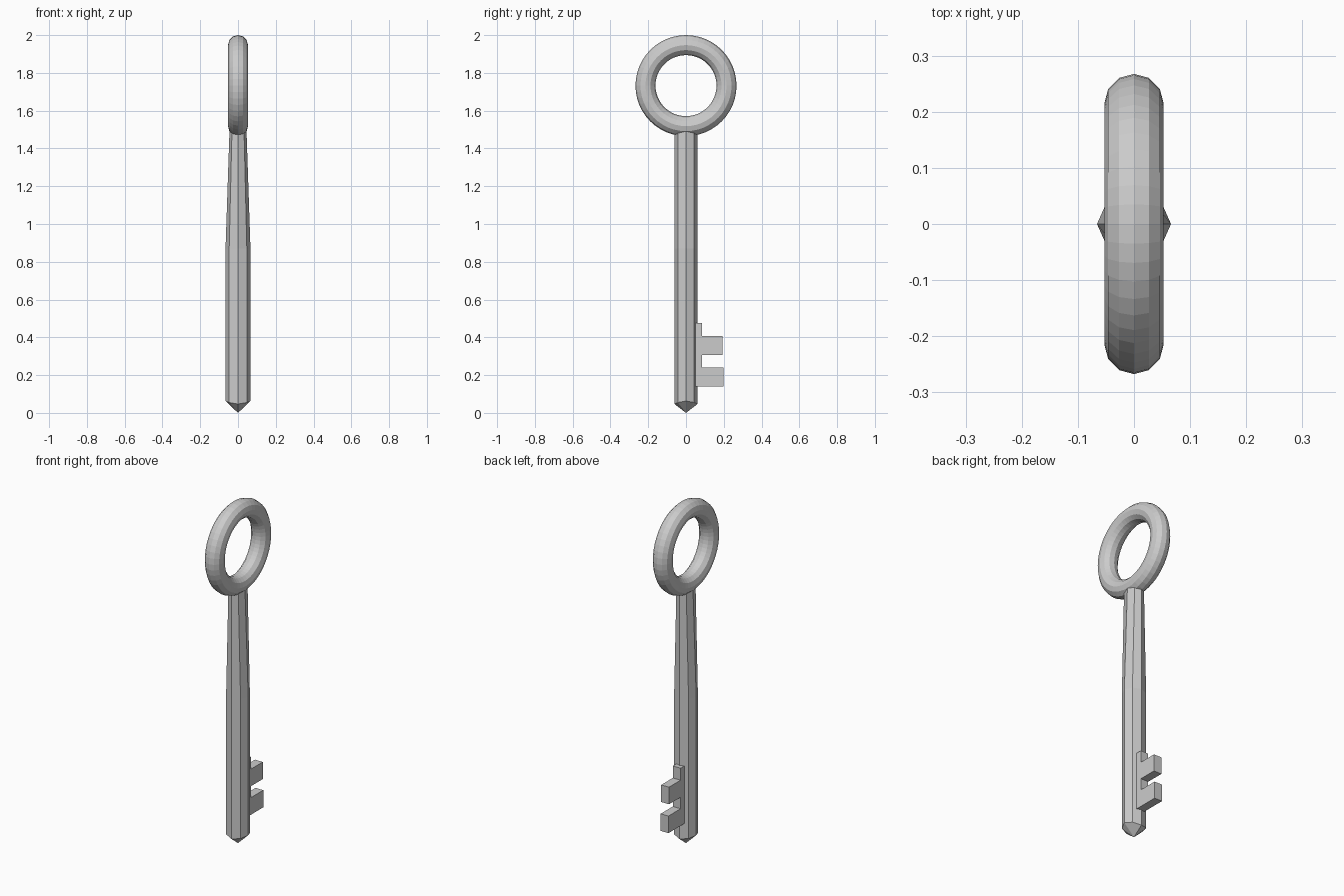
import bpy, bmesh, math

if "Cube" in bpy.data.objects:
    bpy.data.objects.remove(bpy.data.objects["Cube"])


def make_object(name, bm):
    bmesh.ops.recalc_face_normals(bm, faces=bm.faces)
    mesh = bpy.data.meshes.new(name)
    bm.to_mesh(mesh)
    bm.free()
    obj = bpy.data.objects.new(name, mesh)
    bpy.context.collection.objects.link(obj)
    return obj


# Ring handle, standing in the y-z plane
bpy.ops.mesh.primitive_torus_add(
    major_segments=48, minor_segments=12, major_radius=0.2145,
    minor_radius=0.053, location=(0, 0, 1.7325),
    rotation=(0, math.pi / 2, 0))
bpy.context.object.name = "ring_handle"

# Octagonal shaft: thins in x towards the ring, pointed at the bottom
SIDES = 8
bm = bmesh.new()
rings = []
for z, rx, ry, lift in [(0.055, 0.066, 0.061, 0.008),
                        (0.87, 0.066, 0.061, 0),
                        (1.495, 0.045, 0.061, 0)]:
    ring = []
    for i in range(SIDES):
        a = math.tau * i / SIDES
        ring.append(bm.verts.new((rx * math.cos(a), ry * math.sin(a),
                                  z + lift * math.cos(2 * a))))
    rings.append(ring)
tip = bm.verts.new((0, 0, 0))
for i in range(SIDES):
    j = (i + 1) % SIDES
    bm.faces.new((rings[0][j], rings[0][i], tip))
    for low, high in zip(rings, rings[1:]):
        bm.faces.new((low[i], low[j], high[j], high[i]))
bm.faces.new(rings[-1])
make_object("shaft", bm)

# Bit with two teeth, an extruded (y, z) profile
profile = [(0.03, 0.14), (0.198, 0.14), (0.198, 0.24), (0.086, 0.24),
           (0.086, 0.307), (0.193, 0.307), (0.193, 0.407), (0.086, 0.407),
           (0.086, 0.477), (0.03, 0.477)]
bm = bmesh.new()
face = bm.faces.new([bm.verts.new((-0.025, y, z)) for y, z in profile])
out = bmesh.ops.extrude_face_region(bm, geom=[face])
bmesh.ops.translate(bm, vec=(0.05, 0, 0), verts=[
    v for v in out["geom"] if isinstance(v, bmesh.types.BMVert)])
make_object("bit", bm)
